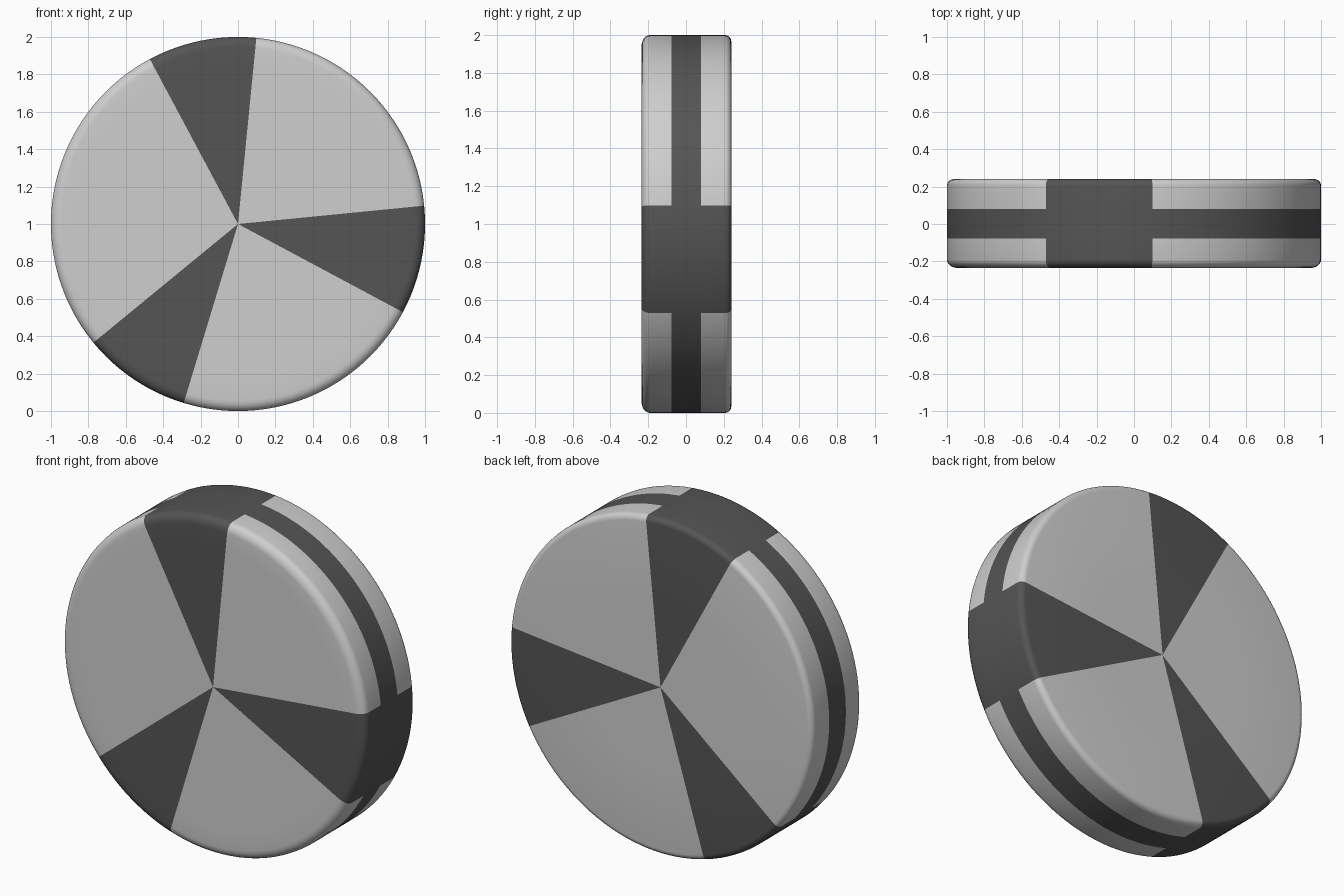
import bpy, bmesh, math

if "Cube" in bpy.data.objects:
    bpy.data.objects.remove(bpy.data.objects["Cube"])

def material(name, v):
    m = bpy.data.materials.new(name)
    m.diffuse_color = (v, v, v, 1)
    m.use_nodes = True
    m.node_tree.nodes["Principled BSDF"].inputs["Base Color"].default_value = m.diffuse_color
    return m

SEG = 128
STEP = 2 * math.pi / SEG

# Rounded disc profile as (radius, y), from front centre to back centre
def fillet(cr, cy, rr, ry, a0, a1, n=6):
    return [(cr + rr * math.cos(math.radians(a0 + (a1 - a0) * i / n)),
             cy + ry * math.sin(math.radians(a0 + (a1 - a0) * i / n))) for i in range(n + 1)]

profile = [(0.5, -0.235), (0.85, -0.235)]
profile += fillet(0.945, -0.19, 0.055, 0.045, -90, 0)
profile += [(1.0, -0.077), (1.0, 0.08)]
profile += fillet(0.965, 0.205, 0.035, 0.035, 0, 90)
profile += [(0.5, 0.24)]

# Three dark wedges: start and end segment (2.8125 degrees each)
WEDGES = [(30, 42), (118, 130), (78, 90)]
def in_wedge(k):
    return any((k - a) % SEG < b - a for a, b in WEDGES)

bm = bmesh.new()
rings = [[bm.verts.new((r * math.cos(k * STEP), y, 1 + r * math.sin(k * STEP)))
          for k in range(SEG)] for r, y in profile]
front = bm.verts.new((0, -0.235, 1))
back = bm.verts.new((0, 0.24, 1))
for k in range(SEG):
    n = (k + 1) % SEG
    faces = [bm.faces.new((front, rings[0][k], rings[0][n])),
             bm.faces.new((back, rings[-1][n], rings[-1][k]))]
    for a, b in zip(rings, rings[1:]):
        f = bm.faces.new((a[k], b[k], b[n], a[n]))
        faces.append(f)
    for f in faces:
        # Dark wedges across both sides plus a dark centre band on the rim
        c = f.calc_center_median()
        band = abs(c.y) < 0.05 and math.hypot(c.x, c.z - 1) > 0.9
        f.material_index = 1 if band or in_wedge(k) else 0
bmesh.ops.recalc_face_normals(bm, faces=bm.faces)

mesh = bpy.data.meshes.new("disc")
bm.to_mesh(mesh)
bm.free()
mesh.materials.append(material("light grey", 0.62))
mesh.materials.append(material("dark grey", 0.09))
disc = bpy.data.objects.new("disc", mesh)
bpy.context.collection.objects.link(disc)
for p in mesh.polygons:
    p.use_smooth = True
